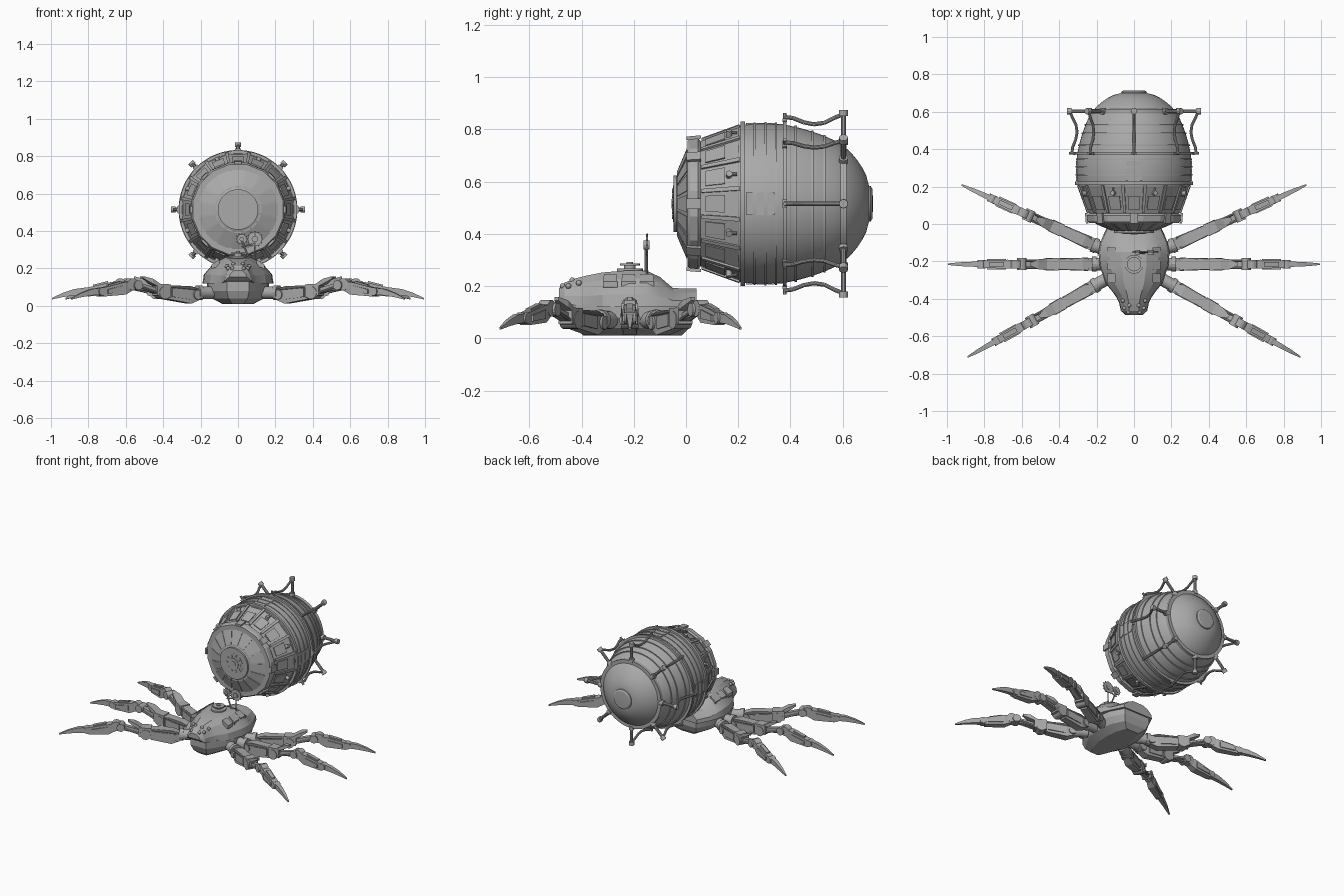
import bpy, bmesh
from math import sin, cos, pi, radians
from mathutils import Vector, Matrix

if "Cube" in bpy.data.objects:
    bpy.data.objects.remove(bpy.data.objects["Cube"])

metal = bpy.data.materials.new("grey_metal")
metal.use_nodes = True
GREY = (0.4, 0.4, 0.4, 1)
metal.diffuse_color = GREY
metal.node_tree.nodes["Principled BSDF"].inputs["Base Color"].default_value = GREY

BZ = 0.515          # height of the barrel axis
SIDES = 16          # facets of the front shell
STEP = 2 * pi / SIDES
made = []


def finish(name, bm, matrix=None):
    bmesh.ops.recalc_face_normals(bm, faces=bm.faces[:])
    me = bpy.data.meshes.new(name)
    bm.to_mesh(me)
    bm.free()
    me.materials.append(metal)
    ob = bpy.data.objects.new(name, me)
    if matrix:
        ob.matrix_world = matrix
    bpy.context.collection.objects.link(ob)
    made.append(ob)
    return ob


def loft(bm, rings, caps=True):
    vs = [[bm.verts.new(p) for p in ring] for ring in rings]
    n = len(vs[0])
    for a, b in zip(vs, vs[1:]):
        for i in range(n):
            j = (i + 1) % n
            bm.faces.new((a[i], a[j], b[j], b[i]))
    if caps:
        bm.faces.new(vs[0][::-1])
        bm.faces.new(vs[-1])


def tbox(bm, x0, s0, x1, s1, y=0):
    """Tapered box along x; each section is (half width, low z, high z)."""
    loft(bm, [[(x, y - w, a), (x, y + w, a), (x, y + w, b), (x, y - w, b)]
              for x, (w, a, b) in ((x0, s0), (x1, s1))])


def rod(bm, p, q, r, n=10):
    p, q = Vector(p), Vector(q)
    m = Matrix.Translation((p + q) / 2) @ (q - p).to_track_quat('Z', 'Y').to_matrix().to_4x4()
    bmesh.ops.create_cone(bm, cap_ends=True, segments=n, radius1=r, radius2=r,
                          depth=(q - p).length, matrix=m)


def polar(a, r, y):
    return Vector((r * cos(a), y, BZ + r * sin(a)))


def lathe(name, profile, n):
    bm = bmesh.new()
    loft(bm, [[polar((i + 0.5) * 2 * pi / n, r, y) for i in range(n)] for y, r in profile])
    return finish(name, bm)


def band(name, y, r, width, n=64):
    lathe(name, [(y - width / 2, r - .02), (y - width / 2, r), (y + width / 2, r),
                 (y + width / 2, r - .02)], n)


def plate(bm, a, half, y0, r0, y1, r1, t):
    """Raised plate lying on one facet of the shell."""
    loft(bm, [[polar(a - half, r, y), polar(a + half, r, y),
               polar(a + half, r + t, y), polar(a - half, r + t, y)]
              for y, r in ((y0, r0), (y1, r1))])


# Barrel: faceted front, smooth rear
lathe("barrel_front", [(-.04, .1), (.01, .222), (.06, .245), (.21, .303)], SIDES)
lathe("barrel_collar", [(.005, .21), (.005, .245), (.015, .252), (.045, .255), (.055, .247), (.055, .23)], SIDES)
lathe("barrel_rear", [(.2, .298), (.25, .307), (.3, .309), (.37, .305), (.43, .292), (.48, .278),
                      (.53, .26), (.57, .242), (.6, .224), (.63, .198), (.655, .168),
                      (.675, .138), (.69, .108), (.7, .07)], 64)
lathe("tail_cap", [(.69, .07), (.707, .068), (.713, .058), (.715, .03)], 40)
band("front_hoop", .217, .316, .018, SIDES * 2)
band("rear_hoop", .378, .318, .014)
for k, (y, r) in enumerate(((.262, .312), (.305, .313), (.345, .311), (.42, .299),
                            (.485, .281), (.53, .264))):
    band("seam_band_%d" % k, y, r, .008)

# Round hatch on the barrel nose
for k, (y, r, d) in enumerate(((-.048, .108, .02), (-.05, .07, .01), (-.053, .038, .008))):
    lathe("nose_ring_%d" % k, [(y, r - .018), (y, r), (y + d, r)], 40)
bm = bmesh.new()
rod(bm, polar(0, 0, -.056), polar(0, 0, -.03), .018, 20)
for i in range(10):
    rod(bm, polar(i * pi / 5, .052, -.053), polar(i * pi / 5, .052, -.04), .008)
finish("hatch_bolts", bm)

# Shell plating, collar clamps and bolts
bm = bmesh.new()
for i in range(SIDES):
    a = i * STEP
    plate(bm, a, STEP * .4, -.034, .118, .003, .206, .008)
    plate(bm, a, STEP * .3, .075, .251, .15, .28, .006)
    plate(bm, a + STEP / 2, STEP * .07, .06, .247, .205, .3, .009)
    if i % 2 == 0:
        plate(bm, a, STEP * .2, .002, .245, .058, .25, .013)
    for y0, y1 in ((.23, .255), (.27, .298), (.312, .338)):
        if i % 4 == 0:
            plate(bm, a, STEP * .35, y0, .305, y1, .306, .007)
finish("shell_plates", bm)
bm = bmesh.new()
for i in range(8):
    a = (i + .5) * pi / 4
    rod(bm, polar(a, .26, .165), polar(a, .303, .165), .012, 12)
    rod(bm, polar(a, .295, .165), polar(a, .295, .195), .006)
finish("shell_bolts", bm)

# Cage round the rear of the barrel
band("cage_ring", .603, .236, .022)
bm = bmesh.new()
for i in range(8):
    a = i * pi / 4
    rod(bm, polar(a, .215, .603), polar(a, .352, .603), .010)
    rod(bm, polar(a, .335, .603), polar(a, .358, .603), .017, 12)
    rod(bm, polar(a, .225, .603), polar(a, .25, .603), .018, 12)
    rod(bm, polar(a, .295, .378), polar(a, .347, .378), .007)
    plate(bm, a, .05, .37, .314, .386, .314, .012)
    curve = [polar(a, r, y) for y, r in ((.378, .332), (.41, .328), (.45, .312), (.49, .304),
                                         (.53, .31), (.57, .33), (.603, .343))]
    for p, q in zip(curve, curve[1:]):
        rod(bm, p, q, .008)
finish("cage_struts", bm)

# Body: upper shell lofted along y, lower hull stacked in z
def shell_ring(y, w, top, base):
    h = top - base
    half = [(w, base), (w * .96, base + h * .35), (w * .68, base + h * .78), (w * .36, top)]
    return [(x, y, z) for x, z in half] + [(-x, y, z) for x, z in half[::-1]]


bm = bmesh.new()
loft(bm, [shell_ring(*s) for s in (
    (-.487, .045, .19, .155), (-.465, .07, .213, .135), (-.42, .08, .23, .125),
    (-.38, .1, .24, .12), (-.32, .15, .252, .12), (-.22, .185, .26, .12),
    (-.15, .19, .258, .12), (-.1, .18, .235, .12), (-.05, .16, .192, .12), (.04, .115, .19, .12))])
finish("upper_body", bm)

plan = [(.06, -.44), (.11, -.37), (.16, -.28), (.165, -.15), (.15, -.06), (.1, .03)]
plan += [(-x, y) for x, y in plan[::-1]]
bm = bmesh.new()
loft(bm, [[(x * s, (y + .2) * t - .2, z) for x, y in plan]
          for s, t, z in ((.5, .8, .01), (.85, .93, .04), (1, 1, .08), (1, 1, .13))])
finish("lower_hull", bm)

# Head details, side windows and top turret
bm = bmesh.new()
for s in (-1, 1):
    for x, y, z in ((.03, -.472, .2), (.025, -.435, .222), (.052, -.45, .2), (.06, -.41, .212)):
        bmesh.ops.create_uvsphere(bm, u_segments=12, v_segments=8, radius=.011,
                                  matrix=Matrix.Translation((s * x, y, z)))
finish("head_eyes", bm)
bm = bmesh.new()
for s in (-1, 1):
    for y in (-.29, -.22, -.15):
        tbox(bm, s * .1, (.024, .215, .247), s * .143, (.027, .195, .218), y)
finish("side_windows", bm)
bm = bmesh.new()
for r, z0, z1 in ((.05, .25, .267), (.022, .26, .282), (.038, .279, .286), (.012, .28, .292)):
    rod(bm, (0, -.215, z0), (0, -.215, z1), r, 24)
finish("top_turret", bm)

# Antenna with two dishes
bm = bmesh.new()
rod(bm, (.09, -.15, .2), (.09, -.15, .4), .004)
rod(bm, (.06, -.155, .2), (.06, -.155, .26), .012)
rod(bm, (.06, -.155, .25), (.02, -.155, .35), .005)
rod(bm, (.02, -.15, .315), (.09, -.15, .335), .004)
for x, r in ((.02, .026), (.09, .038)):
    rod(bm, (x, -.153, .357), (x, -.145, .357), r, 20)
    rod(bm, (x, -.162, .357), (x, -.14, .357), r * .45, 12)
    for i in range(12):
        a = i * pi / 6
        rod(bm, (x, -.149, .357), (x + (r + .006) * cos(a), -.149, .357 + (r + .006) * sin(a)), .003, 6)
finish("antenna", bm)


# Legs, built along +x from the hip
def leg(name, root, angle):
    bm = bmesh.new()
    rod(bm, (-.04, 0, .07), (.03, 0, .07), .034, 20)
    rod(bm, (.025, 0, .07), (.05, 0, .07), .04, 16)
    rod(bm, (.06, -.034, .06), (.06, .034, .06), .026, 16)
    # thigh with side panels and piston
    tbox(bm, .05, (.022, .03, .09), .1, (.028, .012, .105))
    tbox(bm, .1, (.028, .012, .105), .235, (.024, .035, .11))
    for s in (-1, 1):
        tbox(bm, .11, (.004, .035, .085), .22, (.004, .048, .095), s * .028)
        rod(bm, (.07, s * .03, .09), (.24, s * .024, .105), .006)
    # knee and tilted guard
    rod(bm, (.265, -.034, .07), (.265, .034, .07), .034, 20)
    tbox(bm, .23, (.033, .045, .115), .31, (.03, .055, .118))
    tbox(bm, .27, (.03, .09, .105), .335, (.027, .118, .145))
    tbox(bm, .335, (.027, .118, .145), .38, (.008, .145, .158))
    # shin link and ankle
    tbox(bm, .3, (.014, .065, .095), .42, (.014, .09, .125))
    for s in (-1, 1):
        rod(bm, (.29, s * .02, .065), (.42, s * .02, .105), .006)
    rod(bm, (.425, -.032, .11), (.425, .032, .11), .026, 16)
    rod(bm, (.455, -.022, .115), (.455, .022, .115), .032, 16)
    # foot
    tbox(bm, .46, (.018, .08, .13), .5, (.024, .06, .128))
    tbox(bm, .5, (.024, .06, .128), .63, (.019, .05, .098))
    for s in (-1, 1):
        tbox(bm, .51, (.004, .075, .11), .61, (.004, .065, .088), s * .024)
    tbox(bm, .52, (.013, .12, .133), .6, (.012, .1, .113))
    rod(bm, (.64, -.022, .077), (.64, .022, .077), .022, 16)
    # curved claw
    for a, b in zip(*[[(.64, (.015, .06, .097)), (.7, (.013, .056, .09)), (.76, (.010, .047, .07)),
                       (.82, (.004, .034, .042))][k:] for k in (0, 1)]):
        tbox(bm, *a, *b)
    finish(name, bm, Matrix.Translation((*root, 0)) @ Matrix.Rotation(angle, 4, 'Z'))


for side, s in (("left", 1), ("right", -1)):
    for part, y, deg in (("front", -.31, -29.3), ("middle", -.215, 0), ("rear", -.13, 24.4)):
        t = radians(deg)
        leg("%s_leg_%s" % (part, side), (s * .175, y), t if s > 0 else pi - t)

# Smooth curved surfaces, keep facets sharp
for ob in made:
    ob.select_set(True)
bpy.context.view_layer.objects.active = made[0]
bpy.ops.object.shade_smooth_by_angle(angle=radians(20))
